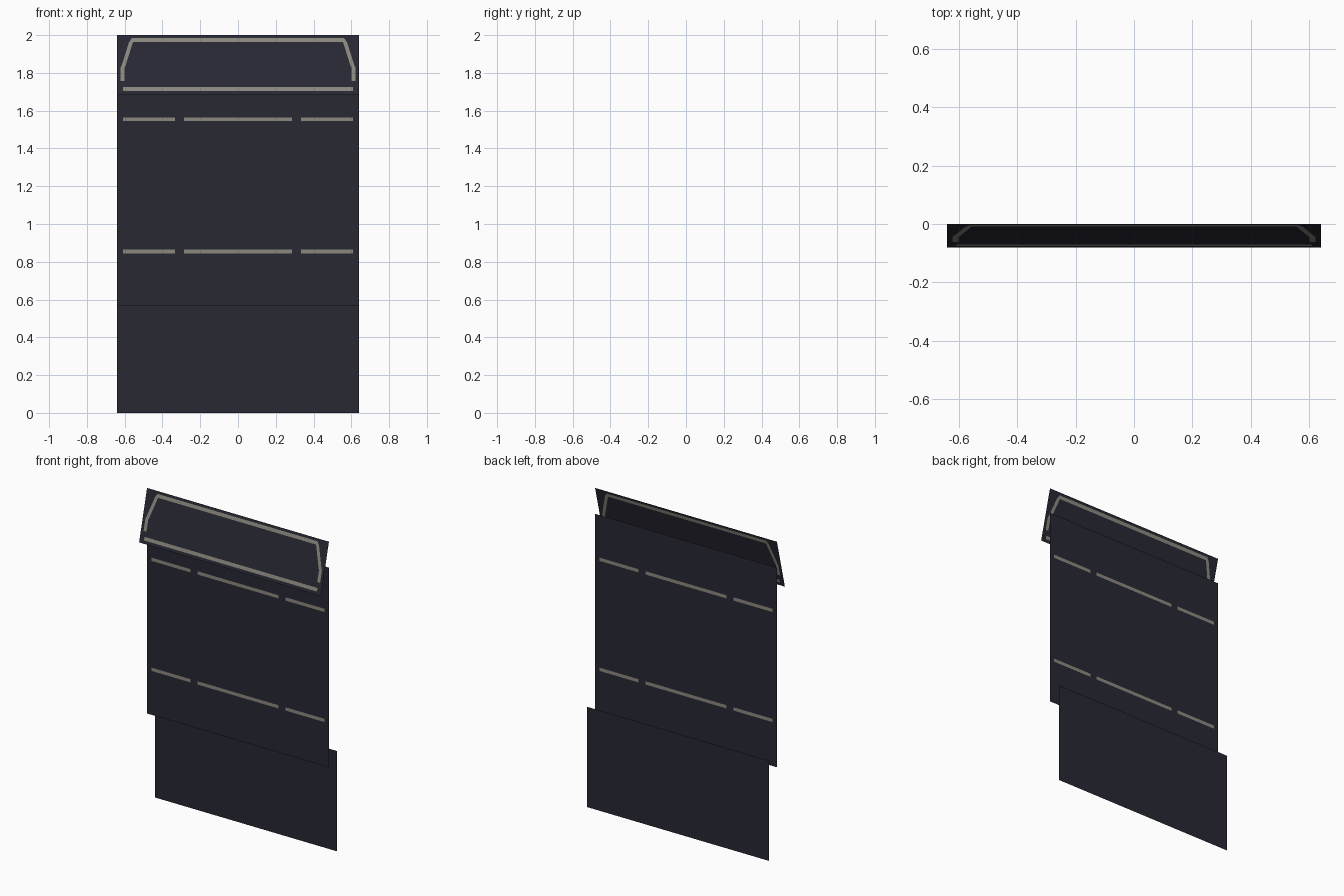
import bpy, bmesh
from mathutils import Vector

if "Cube" in bpy.data.objects:
    bpy.data.objects.remove(bpy.data.objects["Cube"])

HALF_W = 0.64


def material(name, rgb):
    m = bpy.data.materials.new(name)
    m.diffuse_color = (*rgb, 1)
    m.use_nodes = True
    m.node_tree.nodes["Principled BSDF"].inputs["Base Color"].default_value = m.diffuse_color
    return m


DARK = material("dark slate", (0.021, 0.021, 0.034))
GREY = material("warm grey", (0.26, 0.25, 0.21))


def bar(x0, x1, z0, z1):
    return [(x0, z0), (x1, z0), (x1, z1), (x0, z1)]


def mirrored(shape):
    return [(-x, z) for x, z in reversed(shape)]


def edges(shape):
    return zip(shape, shape[1:] + shape[:1])


def inside(x, z, shape):
    # shapes are convex and counter-clockwise
    return all((b[0] - a[0]) * (z - a[1]) - (b[1] - a[1]) * (x - a[0]) > 0
               for a, b in edges(shape))


def panel(name, z0, y0, z1, y1, stripes=()):
    """Flat sheet from (y0, z0) up to (y1, z1), with stripes cut into it."""
    bm = bmesh.new()
    bm.faces.new([bm.verts.new(p) for p in (
        (-HALF_W, y0, z0), (HALF_W, y0, z0), (HALF_W, y1, z1), (-HALF_W, y1, z1))])
    cuts = set()
    for s in stripes:
        for a, b in edges(s):
            n = Vector((b[1] - a[1], 0, a[0] - b[0])).normalized()
            p = Vector((a[0], 0, a[1]))
            key = (round(abs(n.x), 4), round(n.x * n.z, 4), round(abs(n.dot(p)), 4),
                   n.dot(p) * (n.x + n.z) > 0)
            if key in cuts:
                continue
            cuts.add(key)
            bmesh.ops.bisect_plane(bm, geom=bm.verts[:] + bm.edges[:] + bm.faces[:],
                                   dist=1e-5, plane_co=p, plane_no=n)
    for f in bm.faces:
        c = f.calc_center_median()
        f.material_index = int(any(inside(c.x, c.z, s) for s in stripes))
    mesh = bpy.data.meshes.new(name)
    bm.to_mesh(mesh)
    bm.free()
    mesh.materials.append(DARK)
    mesh.materials.append(GREY)
    bpy.context.collection.objects.link(bpy.data.objects.new(name, mesh))


# Lower sheet, set back behind the middle one
panel("lower_panel", 0, 0.08, 0.638, 0.08)

# Middle sheet with two rows of broken stripes
rows = []
for z in (0.844, 1.544):
    side = bar(0.333, 0.609, z, z + 0.021)
    rows += [mirrored(side), bar(-0.286, 0.286, z, z + 0.021), side]
panel("middle_panel", 0.565, 0, 1.835, 0, rows)

# Tilted top flap with a trapezoid outline
upright = bar(0.601, 0.621, 1.756, 1.83)
slope = [(0.598, 1.83), (0.619, 1.83), (0.577, 1.963), (0.556, 1.963)]
corner = [(0.556, 1.963), (0.577, 1.963), (0.562, 1.984), (0.556, 1.984)]
outline = [bar(-0.609, 0.609, 1.703, 1.724), bar(-0.556, 0.556, 1.963, 1.984)]
for s in (upright, slope, corner):
    outline += [s, mirrored(s)]
panel("top_flap", 1.684, -0.08, 2.0, 0, outline)
